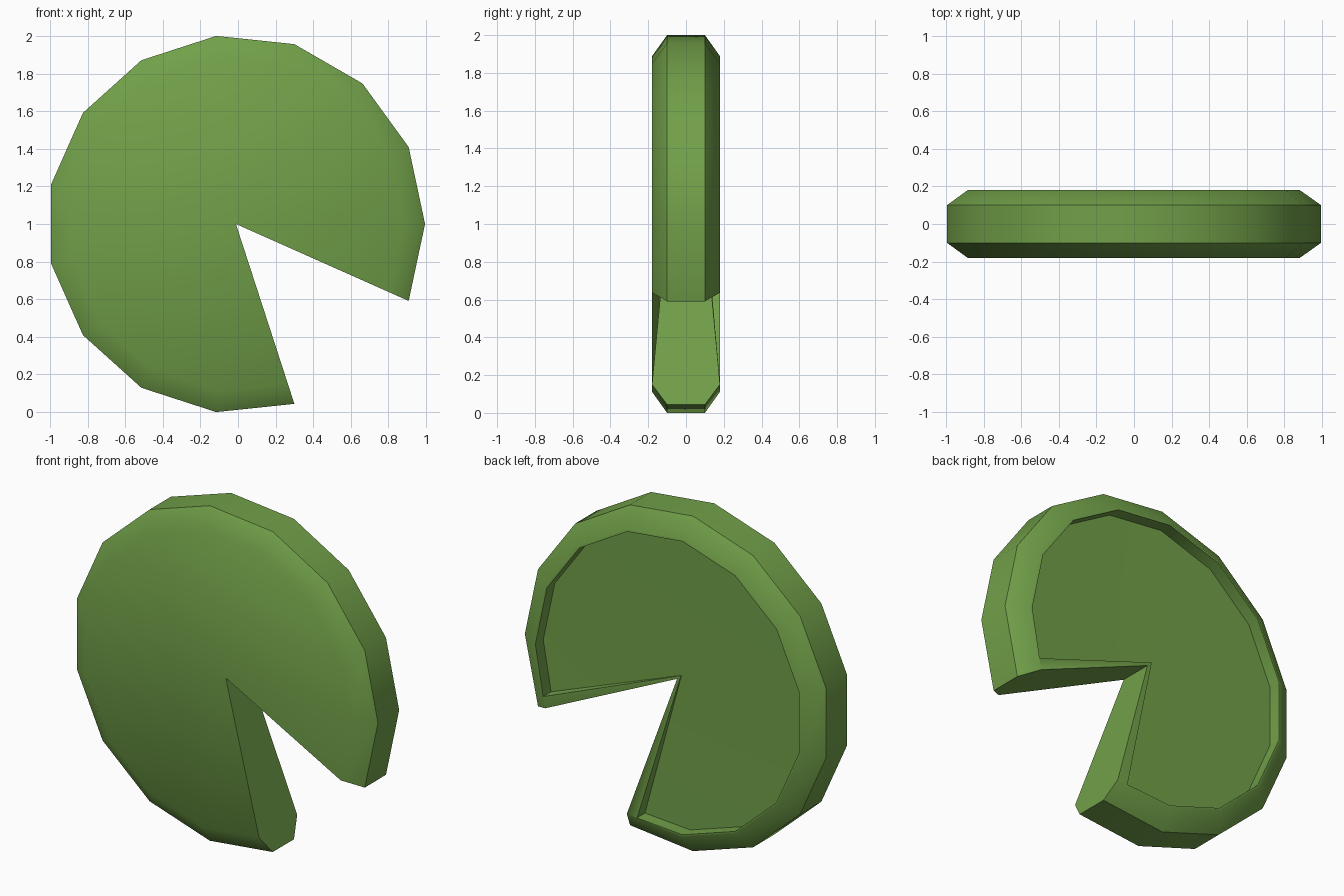
import bpy
import bmesh
from math import sin, cos, radians

cube = bpy.data.objects.get("Cube")
if cube:
    bpy.data.objects.remove(cube, do_unlink=True)

SIDES = 15
STEP = 360 / SIDES
RADIUS = 1.0055
CX, CZ = -0.011, 1.0

green = bpy.data.materials.new("leaf green")
green.use_nodes = True
color = (0.165, 0.35, 0.066, 1)
green.diffuse_color = color
green.node_tree.nodes["Principled BSDF"].inputs["Base Color"].default_value = color

bm = bmesh.new()


def outline(radius, y, hub_y, trim=0.0, hub_shift=0.0):
    """Open disc outline with a two-segment notch, closed by a hub vertex."""
    angles = [k * STEP for k in range(-1, SIDES - 2)]
    angles[0] += trim
    angles[-1] -= trim
    ring = [bm.verts.new((CX + radius * cos(radians(a)), y,
                          CZ + radius * sin(radians(a)))) for a in angles]
    hub = bm.verts.new((CX - hub_shift, hub_y, CZ + hub_shift))
    return ring, hub


def bridge(a, b):
    for i in range(len(a) - 1):
        bm.faces.new((a[i], a[i + 1], b[i + 1], b[i]))


def fan(ring, hub):
    for p, q in zip(ring, ring[1:]):
        bm.faces.new((p, q, hub))


# Outer shell, from the front dish to the back lip
front, front_hub = outline(0.893, -0.18, -0.1)
rim_front, _unused_a = outline(RADIUS, -0.1, -0.1)
rim_back, _unused_b = outline(RADIUS, 0.1, 0.1)
back, back_hub = outline(0.893, 0.18, 0.1)
lip, lip_hub = outline(0.88, 0.18, 0.103, trim=4.3, hub_shift=0.028)
floor, floor_hub = outline(0.88, 0.105, 0.098, trim=4.3, hub_shift=0.028)
for spare in (_unused_a, _unused_b):
    bm.verts.remove(spare)

fan(front, front_hub)
bridge(front, rim_front)
bridge(rim_front, rim_back)
bridge(rim_back, back)

# Back lip, recess wall and recessed floor
bridge(back, lip)
bridge(lip, floor)
for end in (0, -1):
    bm.faces.new((back[end], lip[end], lip_hub, back_hub))
    bm.faces.new((lip[end], floor[end], floor_hub, lip_hub))
fan(floor, floor_hub)

# Notch walls
for end in (0, -1):
    bm.faces.new((front_hub, front[end], rim_front[end],
                  rim_back[end], back[end], back_hub))

bmesh.ops.recalc_face_normals(bm, faces=bm.faces)
mesh = bpy.data.meshes.new("notched_disc")
bm.to_mesh(mesh)
bm.free()
mesh.materials.append(green)

disc = bpy.data.objects.new("notched_disc", mesh)
bpy.context.collection.objects.link(disc)
bpy.ops.object.select_all(action="DESELECT")
disc.select_set(True)
bpy.context.view_layer.objects.active = disc
bpy.ops.object.shade_smooth_by_angle(angle=radians(46))
